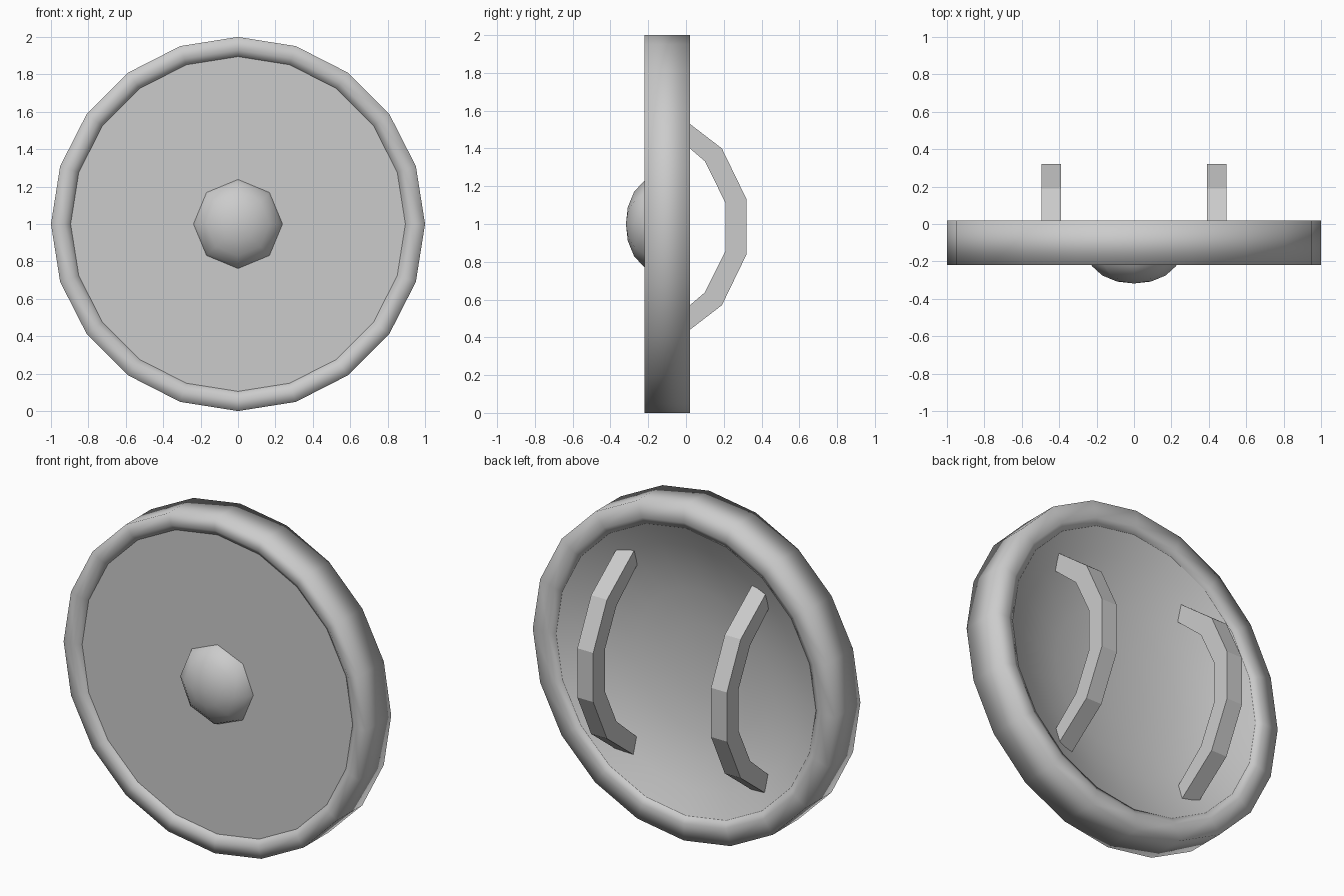
import bpy, bmesh
from math import sin, cos, pi

if "Cube" in bpy.data.objects:
    bpy.data.objects.remove(bpy.data.objects["Cube"])

CZ = 0.0 + 1.0  # height of the shield centre


def finish(name, bm, smooth):
    bmesh.ops.recalc_face_normals(bm, faces=bm.faces)
    for f in bm.faces:
        f.smooth = smooth
    me = bpy.data.meshes.new(name)
    bm.to_mesh(me)
    bm.free()
    ob = bpy.data.objects.new(name, me)
    bpy.context.collection.objects.link(ob)
    return ob


def lathe(name, profile, sides, closed=False, smooth=True, flip=False):
    """Turn (radius, y) points around the y axis through the centre."""
    bm = bmesh.new()
    rings = []
    for r, y in profile:
        if r == 0:
            rings.append([bm.verts.new((0, y, CZ))] * sides)
        else:
            rings.append([bm.verts.new((r * sin(2 * pi * i / sides), y,
                                        CZ + r * cos(2 * pi * i / sides)))
                          for i in range(sides)])
    pairs = list(zip(rings, rings[1:]))
    if closed:
        pairs.append((rings[-1], rings[0]))
    for a, b in pairs:
        for i in range(sides):
            j = (i + 1) % sides
            bm.faces.new(list(dict.fromkeys((a[i], a[j], b[j], b[i]))))
    ob = finish(name, bm, smooth)
    if flip:
        ob.data.flip_normals()
    return ob


# Heavy rounded rim
lathe("rim", [(0.895, -0.195), (0.93, -0.22), (1, -0.22), (1, 0.02),
              (0.90, 0.02), (0.86, 0.0)], 20, closed=True)

# Flat front plate
lathe("front_plate", [(0.895, -0.195), (0, -0.195)], 20, smooth=False)

# Hollow back, a shallow bowl
H, R = 0.185, 0.86
bowl = lathe("back_bowl", [(R * t, -H + H * t ** 2.5)
                           for t in (1, 0.85, 0.68, 0.5, 0.25, 0)], 20)
if sum(p.normal.y for p in bowl.data.polygons) < 0:
    bowl.data.flip_normals()
plate = bpy.data.objects["front_plate"]
if sum(p.normal.y for p in plate.data.polygons) > 0:
    plate.data.flip_normals()

# Eight-sided boss on the front
boss = lathe("boss", [(0.238, -0.195), (0.225, -0.225), (0.17, -0.275),
                      (0.09, -0.308), (0, -0.318)], 8)
if sum(p.normal.y for p in boss.data.polygons) > 0:
    boss.data.flip_normals()

# Two angular grip straps on the back, mirrored top to bottom
MID = 0.985
outer = [(-0.08, 0.622), (0.19, 0.415), (0.32, 0.147)]
inner = [(-0.125, 0.54), (0.10, 0.347), (0.21, 0.125)]
outer += [(y, -z) for y, z in reversed(outer)]
inner += [(y, -z) for y, z in reversed(inner)]


def strap(name, x0, x1):
    bm = bmesh.new()
    loops = [[bm.verts.new((x, y, MID + z))
              for x, (y, z) in ((x0, o), (x1, o), (x1, n), (x0, n))]
             for o, n in zip(outer, inner)]
    for a, b in zip(loops, loops[1:]):
        for i in range(4):
            j = (i + 1) % 4
            bm.faces.new((a[i], a[j], b[j], b[i]))
    bm.faces.new(loops[0])
    bm.faces.new(loops[-1])
    finish(name, bm, False)


strap("strap_left", -0.495, -0.39)
strap("strap_right", 0.39, 0.495)
